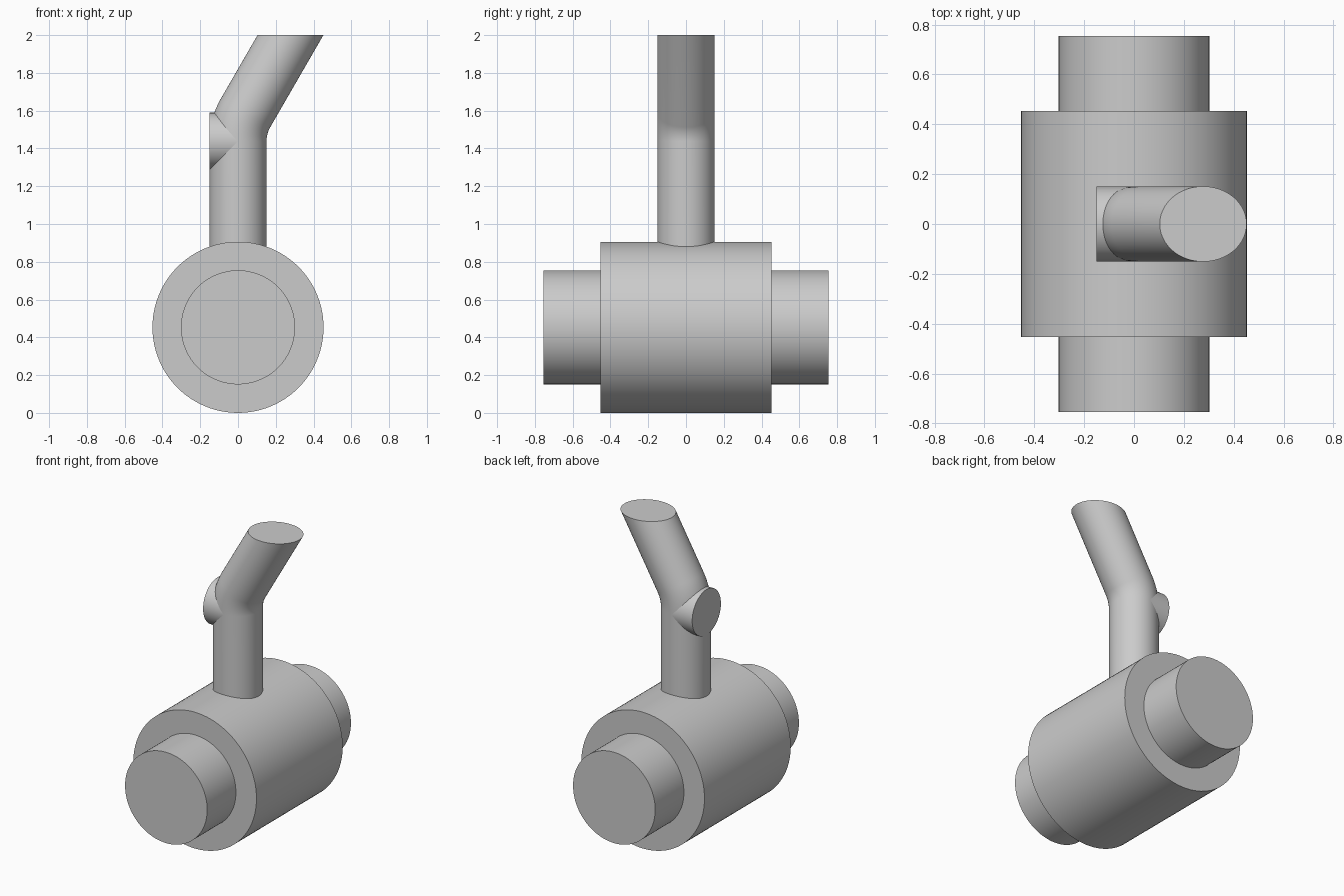
import bpy, bmesh, math
from mathutils import Vector, Matrix

cube = bpy.data.objects.get("Cube")
if cube:
    bpy.data.objects.remove(cube, do_unlink=True)

U = 0.151            # base unit: pipe radius
AXIS_Z = 3 * U       # height of the drum axis
BEND_Z = 1.438       # height where the pipe starts to bend
LEAN = math.radians(30)
SIDES = 96

grey = bpy.data.materials.new("plain grey")
grey.use_nodes = True
grey.diffuse_color = (0.6, 0.6, 0.6, 1)
bsdf = next(n for n in grey.node_tree.nodes if n.type == 'BSDF_PRINCIPLED')
bsdf.inputs["Base Color"].default_value = (0.6, 0.6, 0.6, 1)


def loft(name, rings):
    """Skin a list of rings of points and cap both ends."""
    bm = bmesh.new()
    loops = [[bm.verts.new(p) for p in ring] for ring in rings]
    for a, b in zip(loops, loops[1:]):
        for i in range(SIDES):
            j = (i + 1) % SIDES
            bm.faces.new((a[i], a[j], b[j], b[i]))
    bm.faces.new(loops[0])
    bm.faces.new(loops[-1])
    bmesh.ops.recalc_face_normals(bm, faces=bm.faces)
    mesh = bpy.data.meshes.new(name)
    bm.to_mesh(mesh)
    bm.free()
    mesh.materials.append(grey)
    obj = bpy.data.objects.new(name, mesh)
    bpy.context.collection.objects.link(obj)
    bpy.ops.object.select_all(action='DESELECT')
    bpy.context.view_layer.objects.active = obj
    obj.select_set(True)
    bpy.ops.object.shade_smooth_by_angle(angle=math.radians(30))
    return obj


def ring(centre, radius, rotation):
    """Circle of points around local z, turned and moved into place."""
    steps = [2 * math.pi * i / SIDES for i in range(SIDES)]
    return [Vector(centre) + rotation @ Vector((radius * math.cos(t), radius * math.sin(t), 0))
            for t in steps]


along_x = Matrix.Rotation(math.pi / 2, 3, 'Y')
along_y = Matrix.Rotation(math.pi / 2, 3, 'X')

# Drum with a narrower journal at each end
profile = [(-5, 2), (-3, 2), (-3, 3), (3, 3), (3, 2), (5, 2)]
loft("drum", [ring((0, y * U, AXIS_Z), r * U, along_y) for y, r in profile])

# Upright pipe, bent towards +x and cut level at the top
bend_radius = 2 * U
rings = [ring((0, 0, AXIS_Z), U, Matrix.Identity(3))]
for k in range(13):
    a = LEAN * k / 12
    centre = (bend_radius * (1 - math.cos(a)), 0, BEND_Z + bend_radius * math.sin(a))
    rings.append(ring(centre, U, Matrix.Rotation(a, 3, 'Y')))
direction = Vector((math.sin(LEAN), 0, math.cos(LEAN)))
rings.append([p + direction * ((2 - p.z) / direction.z) for p in rings[-1]])
loft("bent_pipe", rings)

# Short round boss on the outer side of the bend
loft("side_boss", [ring((x, 0, BEND_Z), U, along_x) for x in (-U, 0)])
